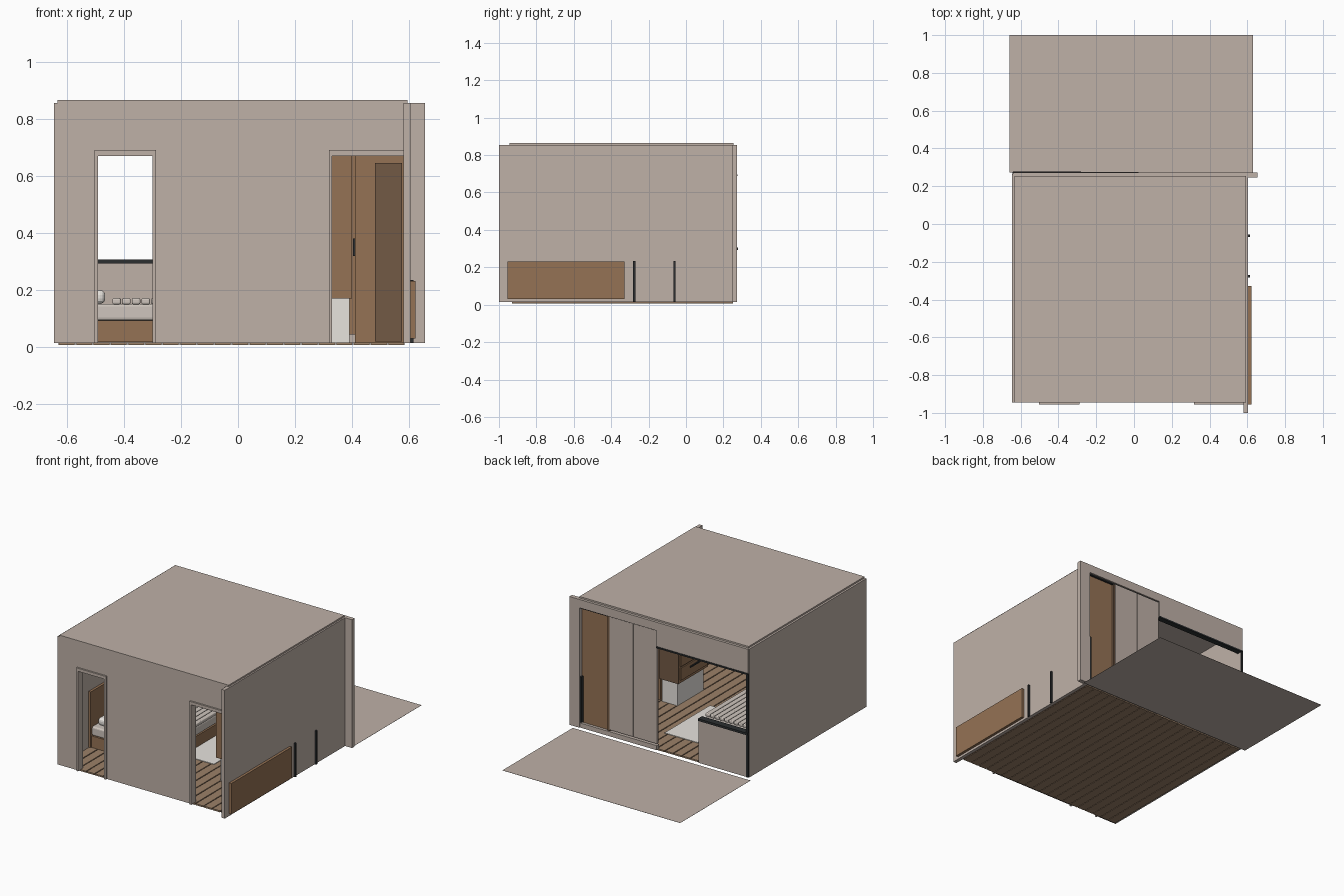
import bpy, bmesh

cube = bpy.data.objects.get("Cube")
if cube:
    bpy.data.objects.remove(cube, do_unlink=True)


def material(name, rgb):
    m = bpy.data.materials.new(name)
    m.use_nodes = True
    m.diffuse_color = (*rgb, 1)
    m.node_tree.nodes["Principled BSDF"].inputs["Base Color"].default_value = (*rgb, 1)
    return m


PLASTER = material("warm_grey_plaster", (0.52, 0.44, 0.39))
WOOD = material("oak_wood", (0.30, 0.17, 0.09))
DARK = material("dark_wood", (0.17, 0.10, 0.06))
PLANK = material("floor_wood", (0.33, 0.22, 0.14))
BLACK = material("black_metal", (0.025, 0.028, 0.03))
LINEN = material("pale_linen", (0.62, 0.56, 0.51))
WHITE = material("soft_white", (0.80, 0.77, 0.73))


def finish(name, bm, mat):
    bmesh.ops.recalc_face_normals(bm, faces=bm.faces)
    mesh = bpy.data.meshes.new(name)
    bm.to_mesh(mesh)
    bm.free()
    mesh.materials.append(mat)
    obj = bpy.data.objects.new(name, mesh)
    bpy.context.collection.objects.link(obj)
    return obj


def box(name, xs, ys, zs, mat, bevel=0):
    """Box between the given limits on each axis."""
    bm = bmesh.new()
    bmesh.ops.create_cube(bm, size=1)
    for v in bm.verts:
        for i, (lo, hi) in enumerate((xs, ys, zs)):
            v.co[i] = hi if v.co[i] > 0 else lo
    obj = finish(name, bm, mat)
    if bevel:
        mod = obj.modifiers.new("soft_edge", "BEVEL")
        mod.width, mod.segments = bevel, 3
    return obj


def wall(name, outline, y0, y1, mat):
    """Extrude an x-z outline along y."""
    bm = bmesh.new()
    face = bm.faces.new([bm.verts.new((x, y0, z)) for x, z in outline])
    ext = bmesh.ops.extrude_face_region(bm, geom=[face])["geom"]
    for v in ext:
        if isinstance(v, bmesh.types.BMVert):
            v.co.y = y1
    return finish(name, bm, mat)


BASE, TOP, DOOR = 0.015, 0.855, 0.67

# Shell: front wall with two doorways, rear wall with sliding door and wide opening
wall("front_wall", [(-0.645, BASE), (-0.645, TOP), (0.59, TOP), (0.59, DOOR), (0.33, DOOR),
                    (0.33, BASE), (-0.30, BASE), (-0.30, DOOR), (-0.49, DOOR), (-0.49, BASE)],
     -0.945, -0.915, PLASTER)
wall("rear_wall", [(0.655, BASE), (0.655, TOP), (-0.64, TOP), (-0.64, 0.695), (0.025, 0.695),
                   (0.025, 0.80), (0.58, 0.80), (0.58, BASE)], 0.245, 0.272, PLASTER)
box("left_wall", (0.58, 0.604), (-1, 0.246), (BASE, TOP), PLASTER)
box("right_wall", (-0.645, -0.628), (-0.945, 0.265), (BASE, TOP), PLASTER)
box("roof", (-0.632, 0.594), (-0.945, 0.255), (0.845, 0.865), PLASTER)
box("terrace", (-0.658, 0.63), (0.272, 1.0), (0, 0.001), PLASTER)

# Door frames
for side, x0, x1 in (("right", -0.49, -0.30), ("left", 0.33, 0.59)):
    a, b = x0 - 0.012, x1 + (0.012 if side == "right" else 0)
    outline = [(a, BASE), (a, 0.69), (b, 0.69), (b, DOOR), (x0, DOOR), (x0, BASE)]
    if side == "right":
        outline[3:4] = [(b, BASE), (x1, BASE), (x1, DOOR)]
    wall(side + "_door_frame", outline, -0.956, -0.905, PLASTER)

# Plank floor with dark joints
COUNT = 20
step = 1.215 / COUNT
box("floor_joints", (-0.63, 0.585), (-0.925, 0.245), (0.010, 0.013), DARK)
for i in range(COUNT):
    x = -0.63 + i * step
    box("floor_plank", (x + 0.003, x + step - 0.003), (-0.93, 0.25), (0.007, 0.017), PLANK)

# Rear sliding door
box("door_sill", (0.025, 0.58), (0.242, 0.268), (BASE, 0.045), PLASTER)
box("door_top_track", (0.025, 0.58), (0.235, 0.262), (0.792, 0.80), BLACK)
box("sliding_wood_panel", (0.384, 0.58), (0.235, 0.25), (0.045, 0.795), WOOD)
for x0, x1 in ((0.025, 0.194), (0.198, 0.37)):
    box("sliding_panel", (x0, x1), (0.25, 0.264), (0.055, 0.795), PLASTER)
box("door_stile", (0.37, 0.384), (0.25, 0.262), (0.045, 0.795), DARK)
box("door_handle", (0.568, 0.578), (0.25, 0.27), (0.05, 0.35), BLACK)

# Rear opening: low wall with cap, lintel rail and end post
box("low_wall", (-0.63, -0.28), (0.245, 0.27), (BASE, 0.293), PLASTER)
box("low_wall_cap", (-0.64, -0.28), (0.235, 0.278), (0.293, 0.307), BLACK)
box("lintel_rail", (-0.64, 0.025), (0.24, 0.276), (0.687, 0.697), BLACK)
box("low_wall_post", (-0.642, -0.628), (0.264, 0.274), (BASE, 0.695), BLACK)

# Outside of the left wall: timber panel and two metal bars
box("outer_timber_panel", (0.603, 0.621), (-0.955, -0.328), (0.03, 0.232), WOOD)
for y in (-0.277, -0.062):
    box("outer_bar", (0.603, 0.615), (y - 0.006, y + 0.006), (BASE, 0.235), BLACK)

# Bed with headboard, ribbed cover and pillows
box("bed_base", (-0.625, -0.10), (-0.64, -0.05), (0.018, 0.094), WOOD)
box("mattress", (-0.62, -0.105), (-0.635, -0.055), (0.094, 0.152), LINEN, 0.01)
box("headboard", (-0.63, -0.612), (-0.65, -0.04), (0.02, 0.385), WOOD)
for i in range(10):
    x = -0.44 + i * 0.034
    box("cover_rib", (x, x + 0.03), (-0.64, -0.05), (0.15, 0.172), LINEN, 0.006)
for y in (-0.60, -0.31):
    box("pillow", (-0.60, -0.465), (y, y + 0.22), (0.152, 0.20), WHITE, 0.018)

# Rug
box("rug", (-0.12, 0.12), (-0.42, 0.05), (0.017, 0.021), WHITE)

# Wardrobe with raised cabinet, drawers and handles
box("wardrobe", (0.41, 0.58), (-0.72, -0.32), (BASE, 0.72), WOOD)
box("wardrobe_dark_panel", (0.48, 0.575), (-0.728, -0.72), (0.02, 0.645), DARK)
box("raised_cabinet", (0.26, 0.40), (-0.60, -0.30), (0.17, 0.72), WOOD)
box("cabinet_end", (0.26, 0.40), (-0.30, -0.292), (0.17, 0.72), DARK)
box("cabinet_plinth", (0.28, 0.39), (-0.58, -0.31), (BASE, 0.17), WHITE)
for i in range(3):
    z = 0.19 + i * 0.09
    box("drawer_front", (0.252, 0.26), (-0.59, -0.31), (z, z + 0.08), WOOD)
    box("drawer_handle", (0.246, 0.252), (-0.50, -0.40), (z + 0.05, z + 0.06), BLACK)
box("wardrobe_handle", (0.402, 0.41), (-0.70, -0.69), (0.32, 0.38), BLACK)
